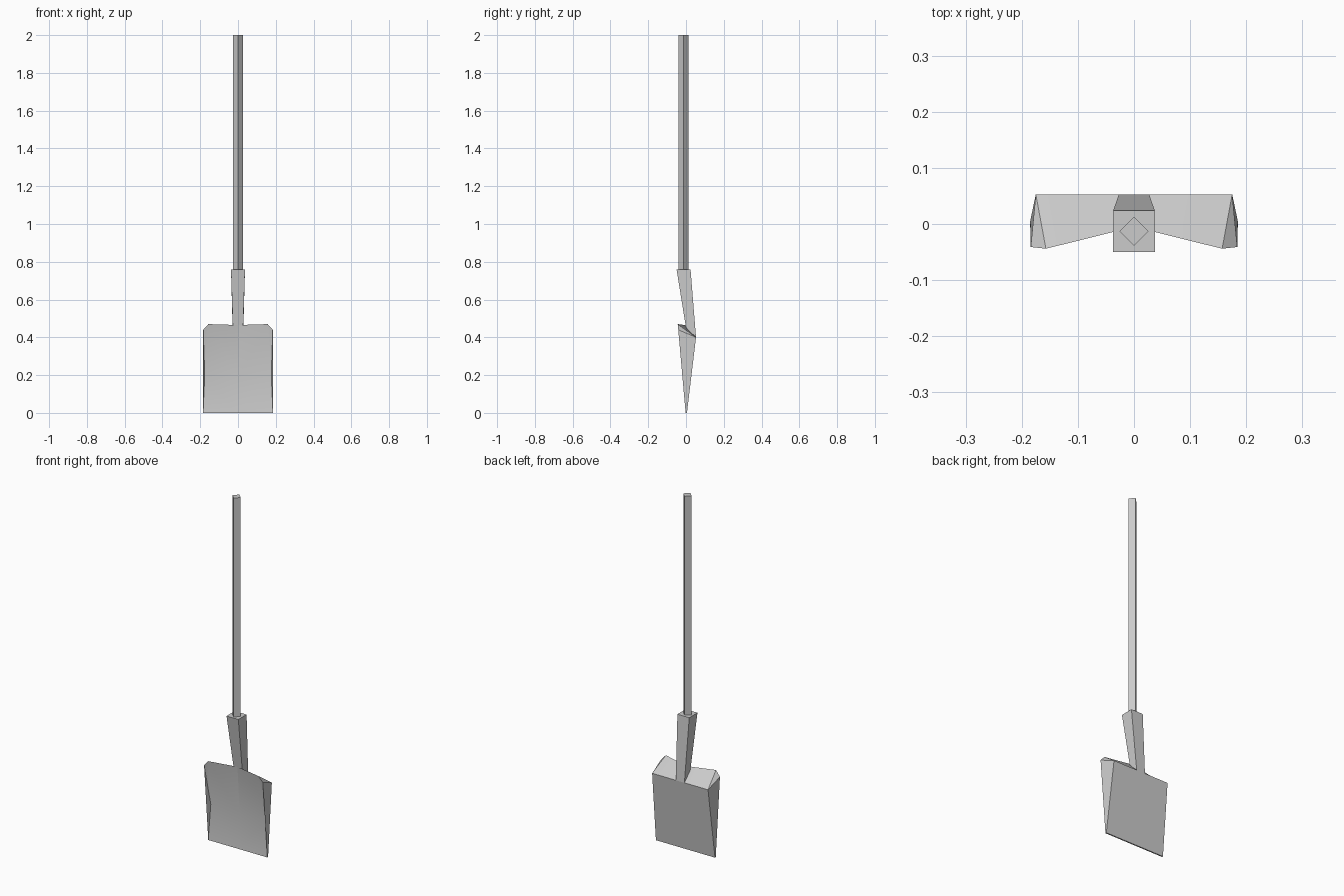
import bpy, bmesh
from math import radians

cube = bpy.data.objects.get("Cube")
if cube:
    bpy.data.objects.remove(cube, do_unlink=True)

grey = bpy.data.materials.new("plain_grey")
grey.use_nodes = True
colour = (0.6, 0.6, 0.6, 1)
grey.diffuse_color = colour
grey.node_tree.nodes["Principled BSDF"].inputs["Base Color"].default_value = colour


def make_object(name, bm):
    bmesh.ops.recalc_face_normals(bm, faces=bm.faces)
    mesh = bpy.data.meshes.new(name)
    bm.to_mesh(mesh)
    bm.free()
    mesh.materials.append(grey)
    obj = bpy.data.objects.new(name, mesh)
    bpy.context.collection.objects.link(obj)
    return obj


def loft(name, bottom, top):
    """Closed prism between two four-sided rings."""
    bm = bmesh.new()
    low = [bm.verts.new(p) for p in bottom]
    high = [bm.verts.new(p) for p in top]
    bm.faces.new(low)
    bm.faces.new(high)
    for i in range(4):
        j = (i + 1) % 4
        bm.faces.new((low[i], low[j], high[j], high[i]))
    return make_object(name, bm)


def ring(half, front, back, z_front, z_back):
    return [(-half, front, z_front), (half, front, z_front),
            (half, back, z_back), (-half, back, z_back)]


# Handle: square pole turned on its corner
r, yc = 0.026, -0.013
pole = [(r, 0), (0, r), (-r, 0), (0, -r)]
loft("handle", [(x, y + yc, 0.74) for x, y in pole],
     [(x, y + yc, 2.0) for x, y in pole])

# Socket: tapered and leaning back into the blade
loft("socket", ring(0.027, 0.0, 0.053, 0.45, 0.40),
     ring(0.037, -0.05, 0.024, 0.76, 0.76))

# Blade: one half of the scoop, mirrored across x
points = {
    "back_low_mid": (0, 0.005, 0), "back_low": (0.185, 0.005, 0),
    "back_top_mid": (0, 0.053, 0.40), "back_top": (0.175, 0.053, 0.40),
    "tip_mid": (0, -0.002, 0), "tip": (0.185, -0.002, 0),
    "crease_mid": (0, 0.016, 0.19), "crease": (0.176, 0.008, 0.2),
    "lip_mid": (0, -0.005, 0.465), "lip": (0.157, -0.044, 0.47),
    "side_top": (0.184, -0.041, 0.44),
}
faces = [
    "back_low_mid back_low back_top back_top_mid",
    "back_top_mid back_top lip lip_mid",
    "back_top side_top lip",
    "back_low tip side_top back_top",
    "back_low_mid tip_mid tip back_low",
    "tip_mid crease_mid crease tip",
    "tip crease side_top",
    "crease_mid lip_mid lip crease",
    "crease lip side_top",
]
bm = bmesh.new()
verts = {key: bm.verts.new(p) for key, p in points.items()}
for face in faces:
    bm.faces.new([verts[key] for key in face.split()])
half = bm.verts[:] + bm.edges[:] + bm.faces[:]
bmesh.ops.mirror(bm, geom=half, axis='X', merge_dist=0.0001)
bmesh.ops.remove_doubles(bm, verts=bm.verts, dist=0.0001)
blade = make_object("blade", bm)

bpy.ops.object.select_all(action='DESELECT')
blade.select_set(True)
bpy.context.view_layer.objects.active = blade
bpy.ops.object.shade_smooth_by_angle(angle=radians(14))
